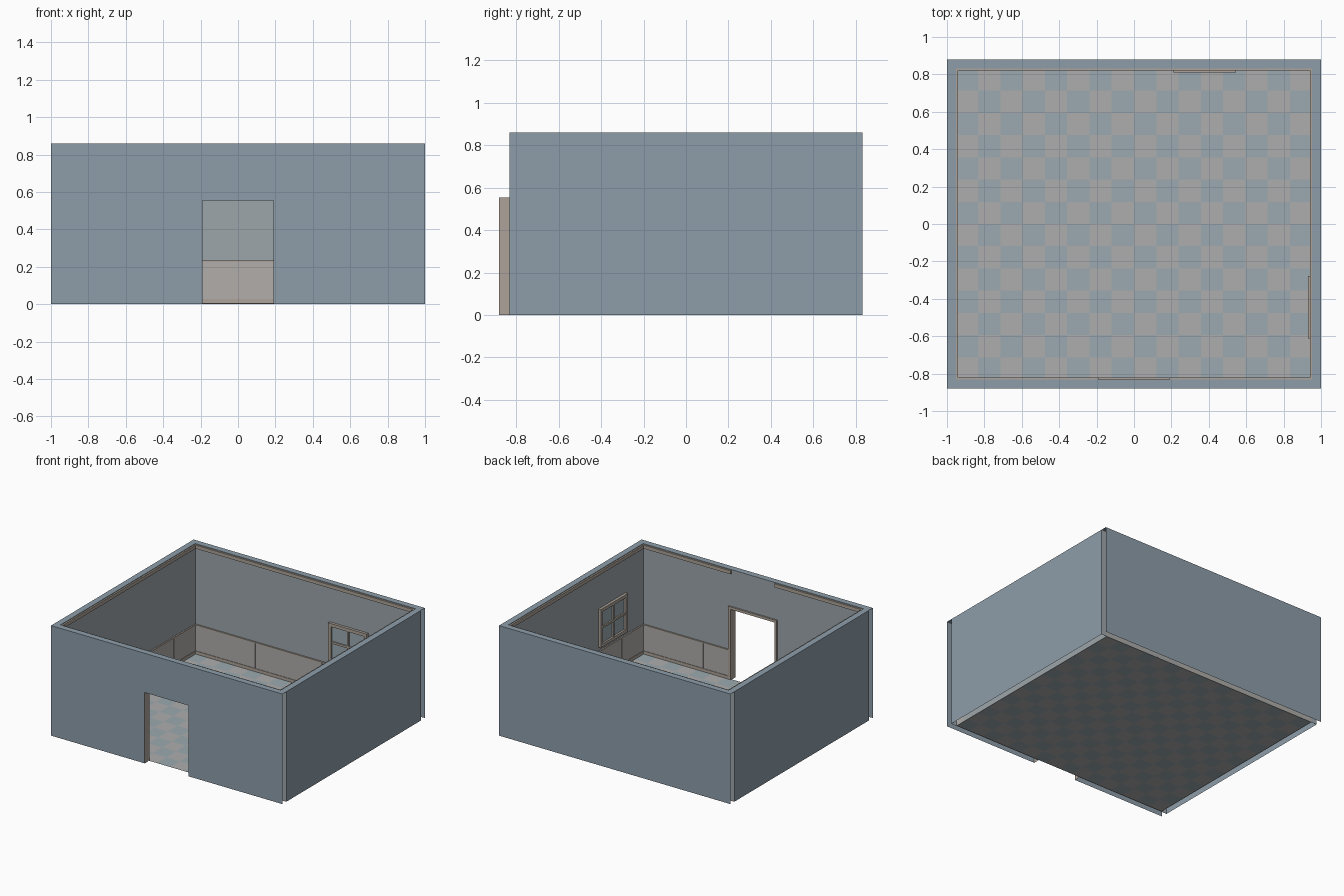
import bpy, bmesh
from mathutils import Vector

if "Cube" in bpy.data.objects:
    bpy.data.objects.remove(bpy.data.objects["Cube"])

X, Y = 1.0, 0.88            # outer half sizes
IX, IY = 0.952, 0.832       # inner half sizes
H = 0.86                    # wall height
DX, DZ = 0.19, 0.553        # door half width and height


def material(name, r, g, b):
    m = bpy.data.materials.new(name)
    m.diffuse_color = (r, g, b, 1)
    m.use_nodes = True
    m.node_tree.nodes["Principled BSDF"].inputs["Base Color"].default_value = m.diffuse_color
    return m


blue = material("blue_paint", 0.27, 0.34, 0.40)
pale = material("pale_paint", 0.34, 0.38, 0.41)
cream = material("cream_wood", 0.44, 0.42, 0.40)
tan = material("tan_wood", 0.42, 0.37, 0.32)
tile_a = material("grey_tile", 0.42, 0.42, 0.42)
tile_b = material("blue_tile", 0.33, 0.40, 0.44)


def finish(name, bm, *mats):
    me = bpy.data.meshes.new(name)
    bm.to_mesh(me)
    bm.free()
    for m in mats:
        me.materials.append(m)
    ob = bpy.data.objects.new(name, me)
    bpy.context.collection.objects.link(ob)
    return ob


def panels(name, mat, facing, *rects):
    """Flat axis-aligned rectangles, given by opposite corners, facing one way."""
    bm = bmesh.new()
    n = Vector(facing)
    axis = [abs(c) for c in facing].index(1)
    i, j = (axis + 1) % 3, (axis + 2) % 3
    for a, b in rects:
        pts = []
        for u, v in ((a, a), (b, a), (b, b), (a, b)):
            p = list(a)
            p[i], p[j] = u[i], v[j]
            pts.append(bm.verts.new(p))
        f = bm.faces.new(pts)
        f.normal_update()
        if f.normal.dot(n) < 0:
            f.normal_flip()
    return finish(name, bm, mat)


def boxes(name, mat, *spans):
    """Boxes given by low and high corners."""
    bm = bmesh.new()
    for a, b in spans:
        a, b = Vector(a), Vector(b)
        d = b - a
        vs = bmesh.ops.create_cube(bm, size=1)["verts"]
        for v in vs:
            v.co = (a + b) / 2 + Vector([v.co[k] * abs(d[k]) for k in range(3)])
    return finish(name, bm, mat)


# Walls: hollow shells, open at the ends and underneath
def with_door(y):
    return [((-X, y, 0), (-DX, y, H)), ((DX, y, 0), (X, y, H)),
            ((-DX, y, DZ), (DX, y, H))]


panels("front_wall_outside", blue, (0, -1, 0), *with_door(-Y))
panels("front_wall_inside", pale, (0, 1, 0), *with_door(-IY))
panels("back_wall_outside", blue, (0, 1, 0), ((-X, Y, 0), (X, Y, H)))
panels("back_wall_inside", pale, (0, -1, 0), ((-X, IY, 0), (X, IY, H)))
for s, side in ((-1, "left"), (1, "right")):
    panels(side + "_wall_outside", blue, (s, 0, 0), ((s * X, -IY, 0), (s * X, IY, H)))
    panels(side + "_wall_inside", pale, (-s, 0, 0), ((s * IX, -IY, 0), (s * IX, IY, H)))
    panels(side + "_door_jamb", tan, (-s, 0, 0), ((s * DX, -Y, 0), (s * DX, -IY, DZ)))
panels("wall_tops", blue, (0, 0, 1),
       ((-X, -Y, H), (X, -IY, H)), ((-X, IY, H), (X, Y, H)),
       ((-X, -IY, H), (-IX, IY, H)), ((IX, -IY, H), (X, IY, H)))
panels("door_head", tan, (0, 0, -1), ((-DX, -Y, DZ), (DX, -IY, DZ)))

# Checkered floor
bm = bmesh.new()
bmesh.ops.create_grid(bm, x_segments=16, y_segments=14, size=1)
for f in bm.faces:
    c = f.calc_center_median()
    f.material_index = (int((c.x + 1) * 8) + int((c.y + 1) * 7)) % 2
for v in bm.verts:
    v.co = (v.co.x * IX, v.co.y * IY, 0.003)
finish("tiled_floor", bm, tile_a, tile_b)


# Trims that run round the room and stop at the door
def trim(name, mat, d, z0, z1):
    boxes(name, mat,
          ((-IX, IY - d, z0), (IX, IY, z1)),
          ((-IX, -IY, z0), (-DX, -IY + d, z1)),
          ((DX, -IY, z0), (IX, -IY + d, z1)),
          ((-IX, -IY + d, z0), (-IX + d, IY - d, z1)),
          ((IX - d, -IY + d, z0), (IX, IY - d, z1)))


trim("wainscot", cream, 0.006, 0.003, 0.226)
trim("chair_rail", tan, 0.011, 0.224, 0.233)
trim("baseboard", tan, 0.010, 0.003, 0.027)
trim("crown_trim", tan, 0.012, 0.828, 0.855)

# Thin upright battens on the wainscot
battens = []
w, d, z0, z1 = 0.003, 0.008, 0.027, 0.224
for k in range(6):
    x = -0.72 + 0.288 * k
    battens.append(((x - w, IY - d, z0), (x + w, IY, z1)))
    if abs(x) > DX:
        battens.append(((x - w, -IY, z0), (x + w, -IY + d, z1)))
for k in range(5):
    y = -0.56 + 0.28 * k
    battens.append(((-IX, y - w, z0), (-IX + d, y + w, z1)))
    battens.append(((IX - d, y - w, z0), (IX, y + w, z1)))
boxes("wainscot_battens", cream, *battens)

# Door casing on the room side
c = 0.02
boxes("door_casing", tan,
      ((-DX - c, -IY, 0.003), (-DX, -IY + 0.012, DZ + c)),
      ((DX, -IY, 0.003), (DX + c, -IY + 0.012, DZ + c)),
      ((-DX, -IY, DZ), (DX, -IY + 0.012, DZ + c)))


# Four-light windows mounted on the back and right walls
def window(name, place):
    hw, z0, z1, b, t = 0.167, 0.26, 0.56, 0.025, 0.008
    zc = (z0 + z1) / 2
    frame = [(-hw, -hw + b, z0, z1, 0.021), (hw - b, hw, z0, z1, 0.021),
             (-hw + b, hw - b, z0, z0 + b, 0.021), (-hw + b, hw - b, z1 - b, z1, 0.021),
             (-t, t, z0 + b, z1 - b, 0.017), (-hw + b, hw - b, zc - t, zc + t, 0.017)]
    boxes(name + "_frame", tan, *[place(*p) for p in frame])
    boxes(name + "_pane", tile_b, place(-hw + b, hw - b, z0 + b, z1 - b, 0.006))


window("back_window", lambda u0, u1, z0, z1, d:
       ((0.378 + u0, IY - d, z0), (0.378 + u1, IY, z1)))
window("right_window", lambda u0, u1, z0, z1, d:
       ((IX - d, -0.446 + u0, z0), (IX, -0.446 + u1, z1)))
